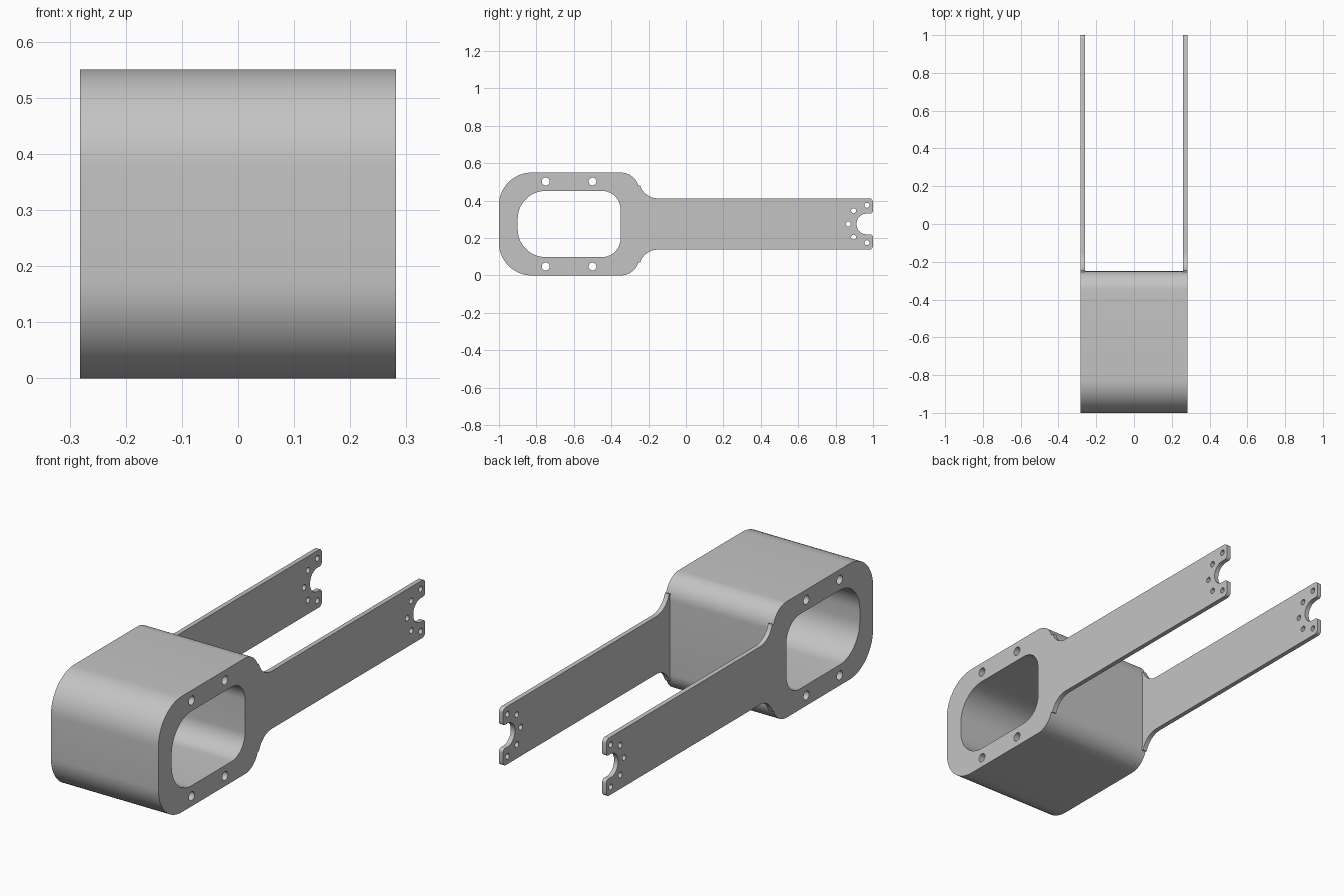
import bpy
import bmesh
from math import cos, sin, radians, atan2, degrees
from mathutils import Matrix

if "Cube" in bpy.data.objects:
    bpy.data.objects.remove(bpy.data.objects["Cube"])

MID = 0.275          # height of the mirror plane
HALF = 0.282         # half of the full width
THICK = 0.022        # side plate thickness
# profile plane (depth, height) is turned so that it extrudes along x
TURN = Matrix(((0, 0, 1, 0), (1, 0, 0, 0), (0, 1, 0, 0), (0, 0, 0, 1)))

metal = bpy.data.materials.new("satin grey metal")
metal.use_nodes = True
grey = (0.55, 0.55, 0.55, 1)
metal.diffuse_color = grey
metal.node_tree.nodes["Principled BSDF"].inputs["Base Color"].default_value = grey


def arc(y, z, r, start, end, steps=14):
    """Points on an arc; z is measured from the mirror plane."""
    angles = [radians(start + (end - start) * i / steps) for i in range(steps + 1)]
    return [(y + r * cos(a), z + r * sin(a)) for a in angles]


def circle(y, z, r):
    return arc(y, z, r, 0, 360, 28)[:-1]


def mirrored(upper):
    """Close an upper half outline with its reflection."""
    return upper + [(y, -z) for y, z in reversed(upper)]


def rounded_slot(front, back, half_height, front_r, back_r):
    top = arc(front + front_r, half_height - front_r, front_r, 180, 90)
    top += arc(back - back_r, half_height - back_r, back_r, 90, 0)
    return mirrored(top)


def extrude(name, loops, x, width):
    """Fill the first loop, cut the others out, extrude along x."""
    curve = bpy.data.curves.new(name, "CURVE")
    curve.dimensions = "2D"
    curve.fill_mode = "BOTH"
    curve.extrude = width / 2
    for loop in loops:
        spline = curve.splines.new("POLY")
        spline.points.add(len(loop) - 1)
        for point, (y, z) in zip(spline.points, loop):
            point.co = (y, z + MID, 0, 1)
        spline.use_cyclic_u = True
    temp = bpy.data.objects.new(name + " profile", curve)
    bpy.context.collection.objects.link(temp)
    bpy.context.view_layer.update()
    graph = bpy.context.evaluated_depsgraph_get()
    mesh = bpy.data.meshes.new_from_object(temp.evaluated_get(graph))
    bpy.data.objects.remove(temp)
    bpy.data.curves.remove(curve)

    bm = bmesh.new()
    bm.from_mesh(mesh)
    bmesh.ops.remove_doubles(bm, verts=bm.verts, dist=1e-5)
    bm.transform(Matrix.Translation((x, 0, 0)) @ TURN)
    bmesh.ops.recalc_face_normals(bm, faces=bm.faces)
    bm.to_mesh(mesh)
    bm.free()
    mesh.name = name
    mesh.materials.clear()
    mesh.materials.append(metal)
    mesh.shade_smooth()
    mesh.set_sharp_from_angle(angle=radians(30))
    obj = bpy.data.objects.new(name, mesh)
    bpy.context.collection.objects.link(obj)
    return obj


# openings shared by the housing and both plates
window = rounded_slot(-0.9, -0.35, 0.177, 0.15, 0.1)
bolts = [circle(y, s * 0.227, 0.021) for y in (-0.75, -0.5) for s in (-1, 1)]

# housing: thick rounded tube between the plates
housing = rounded_slot(-1, -0.25, MID, 0.175, 0.1)
extrude("housing", [housing, window] + bolts, 0, 2 * (HALF - THICK))

# side plate outline: housing shape that flows into a slim arm
ARM = 0.137
R = 0.1
lean = degrees(atan2(ARM + R - (MID - R), 0.2))
outline = arc(-0.825, MID - 0.175, 0.175, 180, 90)
outline += arc(-0.35, MID - R, R, 90, lean)
outline += arc(-0.15, ARM + R, R, 180 + lean, 270)

# forked tip with rounded prongs and a semicircular notch
TIP, NOTCH = 0.967, 0.056
outline += arc(0.98, ARM - 0.02, 0.02, 90, 0, 6)
outline += arc(0.985, NOTCH + 0.015, 0.015, 0, -90, 6)
outline += arc(TIP, 0, NOTCH, 90, 180)[:-1]
outline.append((TIP - NOTCH, 0.0001))

# small holes spaced on a bolt circle around the notch
pins = [circle(TIP + R * cos(radians(a)), R * sin(radians(a)), 0.0135)
        for a in range(90, 271, 45)]

for side, s in (("left", 1), ("right", -1)):
    extrude(side + "_arm_plate", [mirrored(outline), window] + bolts + pins,
            s * (HALF - THICK / 2), THICK)
